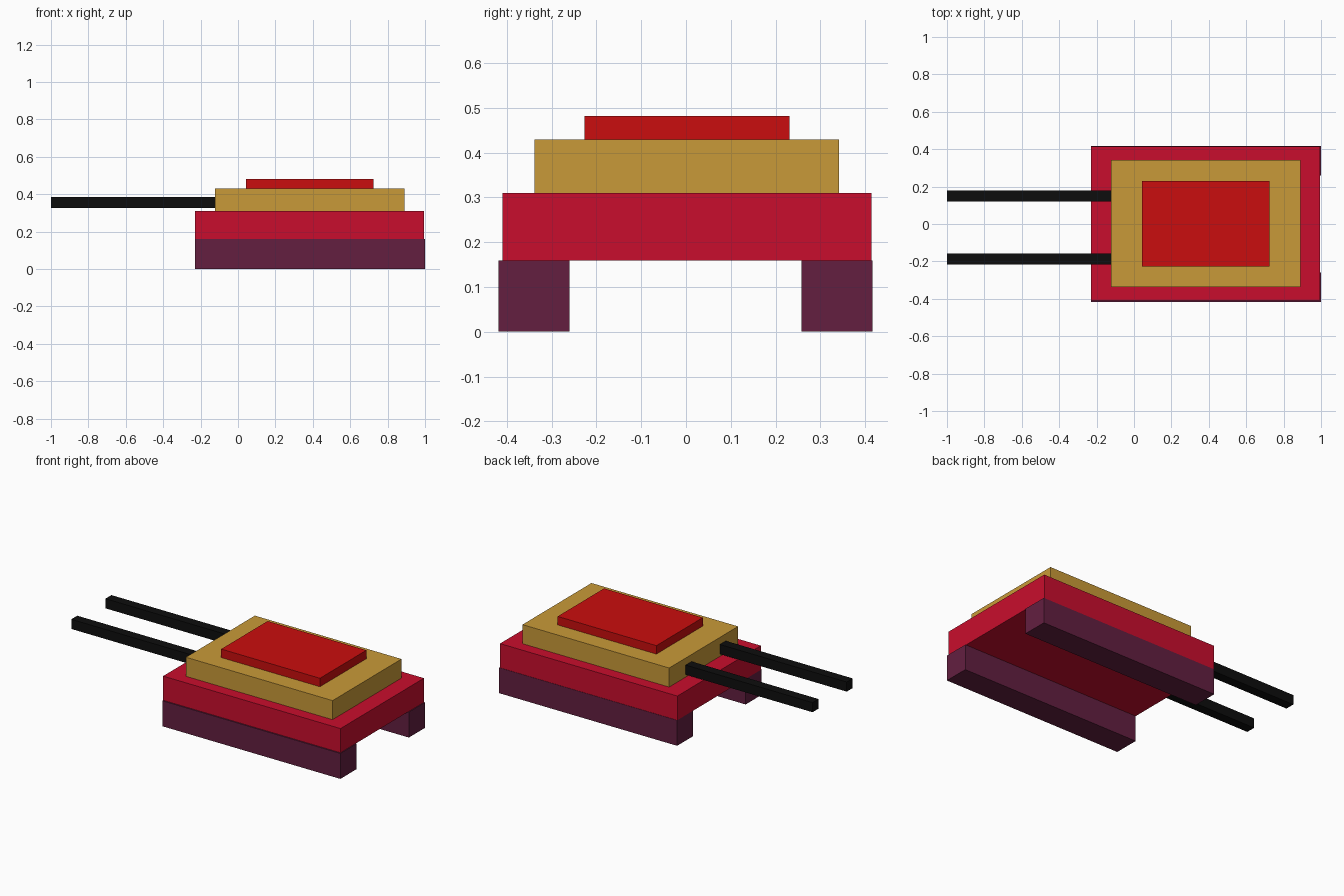
import bpy

if "Cube" in bpy.data.objects:
    bpy.data.objects.remove(bpy.data.objects["Cube"])


def material(name, rgb):
    # Convert 0-255 sRGB to linear colour
    mat = bpy.data.materials.new(name)
    lin = [((c / 255 + 0.055) / 1.055) ** 2.4 if c > 10 else c / 255 / 12.92 for c in rgb]
    mat.diffuse_color = (*lin, 1)
    mat.use_nodes = True
    mat.node_tree.nodes["Principled BSDF"].inputs["Base Color"].default_value = mat.diffuse_color
    return mat


def box(name, x, y, z, mat):
    # Box spanning the given (min, max) ranges
    spans = (x, y, z)
    bpy.ops.mesh.primitive_cube_add(size=1, location=[(a + b) / 2 for a, b in spans])
    obj = bpy.context.object
    obj.name = name
    obj.scale = [b - a for a, b in spans]
    bpy.ops.object.transform_apply(location=False, rotation=False, scale=True)
    obj.data.materials.append(mat)
    return obj


plum = material("plum", (99, 31, 64))
crimson = material("crimson", (201, 13, 45))
gold = material("gold", (201, 154, 56))
red = material("red", (202, 13, 14))
black = material("black", (13, 13, 13))

# Tracks along both sides
for side, y in (("front", (-0.418, -0.26)), ("back", (0.258, 0.416))):
    box(side + "_track", (-0.23, 1.0), y, (0, 0.159), plum)

# Stacked body
box("hull", (-0.23, 0.995), (-0.41, 0.414), (0.159, 0.31), crimson)
box("turret", (-0.123, 0.89), (-0.338, 0.342), (0.31, 0.429), gold)
box("hatch", (0.043, 0.725), (-0.227, 0.231), (0.429, 0.482), red)

# Twin gun barrels
for side, y in (("front", (-0.217, -0.158)), ("back", (0.12, 0.179))):
    box(side + "_barrel", (-1.0, -0.123), y, (0.325, 0.385), black)
